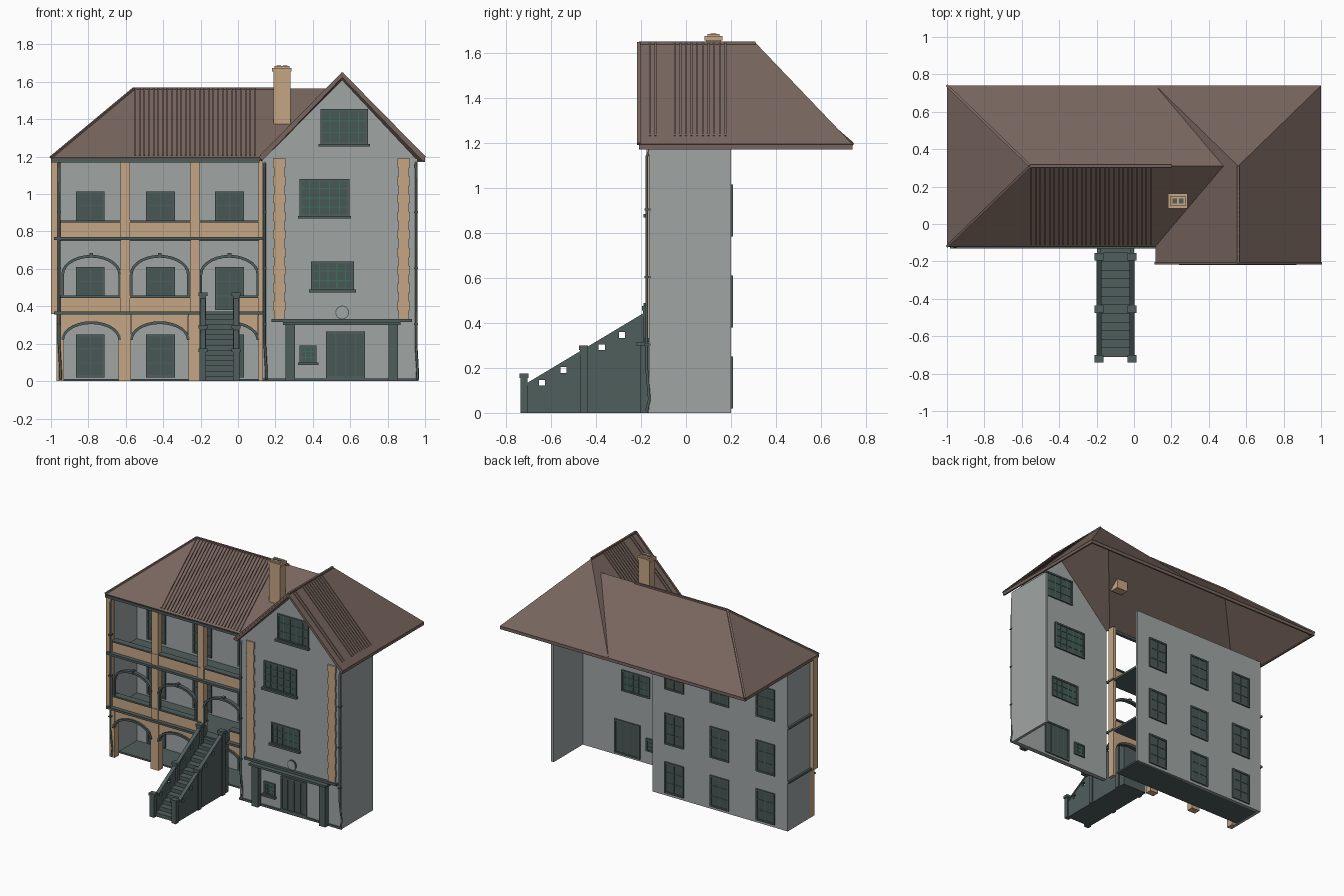
import bpy, bmesh, math
from mathutils import Vector, Matrix

if "Cube" in bpy.data.objects:
    bpy.data.objects.remove(bpy.data.objects["Cube"])


def material(name, r, g, b):
    m = bpy.data.materials.new(name)
    m.use_nodes = True
    m.diffuse_color = (r, g, b, 1)
    m.node_tree.nodes["Principled BSDF"].inputs["Base Color"].default_value = (r, g, b, 1)
    return m


GREY = material("grey_plaster", .35, .38, .375)
TAN = material("tan_stone", .56, .38, .23)
DARK = material("dark_green", .08, .112, .108)
PANE = material("window_pane", .065, .095, .09)
GREEN = material("green_glazing_bar", .05, .16, .105)
BROWN = material("brown_roof", .185, .13, .112)


def finish(name, bm, mat):
    bmesh.ops.recalc_face_normals(bm, faces=bm.faces)
    me = bpy.data.meshes.new(name)
    bm.to_mesh(me)
    bm.free()
    me.materials.append(mat)
    ob = bpy.data.objects.new(name, me)
    bpy.context.collection.objects.link(ob)
    return ob


def boxes(name, mat, items):
    """One object from boxes given as x0, x1, y0, y1, z0, z1."""
    bm = bmesh.new()
    for x0, x1, y0, y1, z0, z1 in items:
        size = Matrix.Diagonal((x1 - x0, y1 - y0, z1 - z0, 1))
        mid = Matrix.Translation(((x0 + x1) / 2, (y0 + y1) / 2, (z0 + z1) / 2))
        bmesh.ops.create_cube(bm, size=1, matrix=mid @ size)
    return finish(name, bm, mat)


def bars(name, mat, pairs, w, h):
    """Square bars running from point to point."""
    bm = bmesh.new()
    for p, q in pairs:
        p, q = Vector(p), Vector(q)
        d = q - p
        m = Matrix.Translation((p + q) / 2) @ d.to_track_quat('Y', 'Z').to_matrix().to_4x4()
        bmesh.ops.create_cube(bm, size=1, matrix=m @ Matrix.Diagonal((w, d.length, h, 1)))
    return finish(name, bm, mat)


def prism(name, mat, pts, a, b, axis='y'):
    """Profile extruded from a to b; points are (x, z), or (y, z) for axis x."""
    bm = bmesh.new()
    place = (lambda u, z, t: (u, t, z)) if axis == 'y' else (lambda u, z, t: (t, u, z))
    face = bm.faces.new([bm.verts.new(place(u, z, a)) for u, z in pts])
    ext = bmesh.ops.extrude_face_region(bm, geom=[face])
    verts = [v for v in ext["geom"] if isinstance(v, bmesh.types.BMVert)]
    bmesh.ops.translate(bm, verts=verts, vec=Vector(place(0, 0, b)) - Vector(place(0, 0, a)))
    return finish(name, bm, mat)


def arc(xc, z, rx, rz, n=14):
    return [(xc - rx * math.cos(math.pi * i / n), z + rz * math.sin(math.pi * i / n))
            for i in range(n + 1)]


def window(name, x0, x1, z0, z1, y0, y1, nx, nz, bar_mat, sill=True):
    """Window seen from both sides of a wall lying between y0 and y1."""
    f = .012
    boxes(name + "_pane", PANE, [(x0, x1, y0 - .004, y1 + .004, z0, z1)])
    frame = [(x, x + f, y0 - .01, y1 + .01, z0, z1) for x in (x0, x1 - f)]
    frame += [(x0, x1, y0 - .01, y1 + .01, z, z + f) for z in (z0, z1 - f)]
    if sill:
        frame.append((x0 - .01, x1 + .01, y0 - .025, y0, z0 - .01, z0 + .004))
    boxes(name + "_frame", DARK, frame)
    t = .003
    grid = [(x - t, x + t, y0 - .007, y1 + .007, z0, z1)
            for x in (x0 + (x1 - x0) * i / nx for i in range(1, nx))]
    grid += [(x0, x1, y0 - .007, y1 + .007, z - t, z + t)
             for z in (z0 + (z1 - z0) * i / nz for i in range(1, nz))]
    boxes(name + "_bars", bar_mat, grid)


# Roof: hipped main roof crossed by a gabled wing
EAVE, TOP, PEAK = 1.195, 1.565, 1.645
WL, WR, RX, RY, FRONT, GABLE, BACK = .115, 1.0, .557, .31, -.12, -.21, .74
VX = WL + (RX - WL) * (TOP - EAVE) / (PEAK - EAVE)
hip, valley, apex = (-.555, RY, TOP), (VX, RY, TOP), (RX, RY, PEAK)
fl, fr, bl = (-1, FRONT, EAVE), (WL, FRONT, EAVE), (-1, BACK, EAVE)
bmid, br = (WL, BACK, EAVE), (WR, BACK, EAVE)
gl, gr, gt = (WL, GABLE, EAVE), (WR, GABLE, EAVE), (RX, GABLE, PEAK)
bm = bmesh.new()
for poly in ([fl, fr, valley, hip], [bl, fl, hip], [bmid, bl, hip, valley],
             [gl, gt, apex, valley, fr], [gr, br, apex, gt], [br, bmid, apex],
             [bmid, valley, apex]):
    bm.faces.new([bm.verts.new(p) for p in poly])
bmesh.ops.remove_doubles(bm, verts=bm.verts, dist=.0001)
roof = finish("roof", bm, BROWN)
if sum(p.normal.z for p in roof.data.polygons) < 0:
    roof.data.flip_normals()
thick = roof.modifiers.new("thickness", 'SOLIDIFY')
thick.thickness, thick.offset = .022, -1
bars("roof_caps", BROWN, [(hip, (.2, RY, TOP)), (gt, apex), (fl, hip), (bl, hip),
                          (gl, gt), (gr, gt)], .014, .012)
bars("eave_boards", BROWN, [((x, GABLE, EAVE - .012), (x, BACK, EAVE - .012)) for x in (WR - .006,)]
     + [((-1 + .006, FRONT, EAVE - .012), (-1 + .006, BACK, EAVE - .012)),
        ((-1, BACK - .006, EAVE - .012), (WR, BACK - .006, EAVE - .012))], .012, .022)
boxes("front_gutter", DARK, [(-1, WL, FRONT - .003, FRONT + .02, EAVE - .025, EAVE - .007)])

# Raised roof ribs
n = 26
ribs = [((x, FRONT + .01, EAVE + .012), (x, RY, TOP + .003))
        for x in (-.55 + .64 * i / n for i in range(n + 1))]
for y in [-.16, -.135] + [-.05 + .025 * i for i in range(10)]:
    rise = lambda x: EAVE + (PEAK - EAVE) * (1 - abs(x - RX) / (RX - WL)) + .002
    start = max(WL + .03, WL + (VX - WL) * (y - FRONT) / (RY - FRONT))
    for x in (start, WR - .035):
        ribs.append(((x, y, rise(x)), (RX, y, PEAK + .002)))
bars("roof_ribs", BROWN, ribs, .008, .008)

# Chimney
boxes("chimney", TAN, [(.19, .28, .09, .155, 1.34, 1.66), (.183, .287, .083, .162, 1.655, 1.675),
                       (.195, .275, .095, .15, 1.67, 1.685)])
boxes("chimney_flues", DARK, [(x, x + .025, .11, .135, 1.68, 1.688) for x in (.205, .24)])

# Gabled wing: front wall and outer side wall only
WF, WB = -.165, -.14
prism("wing_front_wall", GREY, [(.13, 0), (.96, 0), (.96, 1.18), (RX, 1.61), (.13, 1.18)], WF, WB)
boxes("wing_side_wall", GREY, [(.94, .96, WF, .2, 0, 1.19)])
boxes("wing_base", DARK, [(.13, .965, WF - .008, WF, 0, .016)])
window("lower_window", .39, .62, .485, .64, WF, WB, 5, 3, GREEN)
window("middle_window", .33, .595, .88, 1.08, WF, WB, 5, 4, GREEN)
window("upper_window", .44, .695, 1.265, 1.455, WF, WB, 5, 3, GREEN)
window("small_window", .33, .42, .095, .19, WF, WB, 3, 3, GREEN)
window("wide_door", .47, .68, .016, .265, WF, WB, 4, 1, DARK, False)
for side, x in (("left", .887), ("right", .22)):
    step = .86 / 18
    boxes(side + "_quoins", TAN, [(x - w, x + w, WF - .01, WF, .33 + i * step, .33 + (i + 1) * step)
                                  for i in range(18) for w in [.028 + .005 * (i % 2)]])
boxes("porch_beam", DARK, [(.24, .87, -.22, WF, .3, .315), (.18, .93, WF - .02, WF, .315, .332)])
boxes("porch_pillars", DARK, [(x, x + .05, -.205, WF, 0, .3) for x in (.255, .805)])
for name, mat, r, d in (("round_plaque_rim", DARK, .037, .006), ("round_plaque", GREY, .032, .009)):
    prism(name, mat, [(RX + r * math.cos(a), .367 + r * math.sin(a))
                      for a in (math.tau * i / 24 for i in range(24))], WF - d, WF)

# Veranda wing: back wall, end wall, floors
boxes("back_wall", GREY, [(-.97, .135, .18, .2, 0, 1.19)])
boxes("end_wall", GREY, [(-.97, -.95, -.08, .2, 0, 1.19)])
boxes("veranda_floors", DARK, [(-.955, .13, -.1, .19, z, z + .015) for z in (.35, .75)]
      + [(-.955, .13, -.03, .19, 0, .012)])
for row, z in enumerate((.02, .38, .785)):
    for col, x in enumerate((-.79, -.415, -.045)):
        window("veranda_door_%d_%d" % (row, col), x - .077, x + .077, z, z + .23,
               .18, .2, 2, 3, DARK, False)

# Veranda posts, parapets and ledges
PF, PB = -.11, -.06
posts = [(x - .033, x + .033, PF, PB, 0, .36) for x in (-.605, -.232)]
posts += [(x - .025, x + .025, PF, PB, .36, 1.18) for x in (-.602, -.23)]
posts += [(-.97, -.93, PF, PB, 0, .36), (-1, -.955, PF, PB, .36, 1.18), (.11, .135, PF, PB, 0, 1.18)]
boxes("veranda_posts", TAN, posts)
boxes("parapets", TAN, [(-.96, -.2, PF + .01, PB - .01, .365, .448),
                        (0, .12, PF + .01, PB - .01, .365, .448),
                        (-.96, .12, PF + .01, PB - .01, .77, .85)])
ledges = [(-.985, .14, PF - .02, PB, z, z + .016) for z in (.355, .755)]
ledges += [(-.985, -.965, PF - .02, .2, z, z + .016) for z in (.355, .755)]
ledges += [(-.955, -.2, PF, PB, .445, .457), (0, .11, PF, PB, .445, .457),
           (-.955, .11, PF, PB, .848, .858)]
boxes("ledges_and_rails", DARK, ledges)

# Arches: solid spandrels below, open hoops above
for i, xc in enumerate((-.785, -.418, -.046)):
    w = .152
    prism("arch_spandrel_%d" % i, TAN, [(xc - w, .36)] + arc(xc, .22, w, .09) + [(xc + w, .36)],
          PF + .005, PB - .005)
    for level, z, h in (("lower", .22, .1), ("upper", .57, .105)):
        prism("%s_arch_trim_%d" % (level, i), DARK,
              arc(xc, z, w + .008, h) + arc(xc, z, w - .007, h - .015)[::-1], PF - .008, PF + .02)
    boxes("arch_stiles_%d" % i, DARK, [(x - .006, x + .006, PF - .006, PF + .02, .455, .575)
                                       for x in (xc - w, xc + w)])
    boxes("arch_keystone_%d" % i, DARK, [(xc - .01, xc + .01, PF - .01, PF + .02, .66, .685)])

# Front staircase
n, y0, y1 = 13, -.71, -.11
run = (y1 - y0) / n
boxes("stair_steps", DARK, [(-.18, -.01, y0 + i * run, y1, .36 * i / n, .36 * (i + 1) / n)
                            for i in range(n)])
line = lambda y: .13 + (y + .7) * .6
cutter = boxes("stair_slot_cutter", DARK, [(-.3, .1, y - .014, y + .014, line(y) - .045, line(y) - .02)
                                           for y in (-.64, -.545, -.375, -.285)])
cutter.hide_render = True
cutter.hide_viewport = True
cutter.display_type = 'WIRE'
for side, x in (("right", -.188), ("left", -.01)):
    wall = prism(side + "_stair_wall", DARK,
                 [(-.72, 0), (y1, 0), (y1, .44), (-.18, line(-.18)), (-.72, line(-.72))],
                 x - .009, x + .009, 'x')
    cut = wall.modifiers.new("slots", 'BOOLEAN')
    cut.object, cut.solver = cutter, 'EXACT'
    newels = []
    for y, z in ((-.72, .175), (-.455, .3), (-.175, .475)):
        newels += [(x - .018, x + .018, y - .016, y + .016, 0, z),
                   (x - .024, x + .024, y - .02, y + .02, z - .02, z)]
    boxes(side + "_stair_newels", DARK, newels)
    bars(side + "_stair_rail", DARK, [((x, -.72, line(-.72)), (x, -.18, line(-.18)))], .026, .012)

# Downpipes with brackets
for name, x, y in (("left", .952, -.175), ("middle", .143, -.175), ("right", -.957, -.122)):
    cu = bpy.data.curves.new(name + "_downpipe", 'CURVE')
    cu.dimensions, cu.bevel_depth, cu.bevel_resolution = '3D', .007, 1
    cu.use_fill_caps = True
    sp = cu.splines.new('POLY')
    path = [(x, y + .02, 1.18), (x, y, 1.14), (x, y, .2), (x + .008, y + .012, .06), (x + .008, y, .01)]
    sp.points.add(len(path) - 1)
    for pt, co in zip(sp.points, path):
        pt.co = (*co, 1)
    cu.materials.append(DARK)
    bpy.context.collection.objects.link(bpy.data.objects.new(name + "_downpipe", cu))
    boxes(name + "_pipe_brackets", DARK, [(x - .01, x + .01, y - .01, y + .02, z, z + .008)
                                          for z in (.3, .6, .9)])
